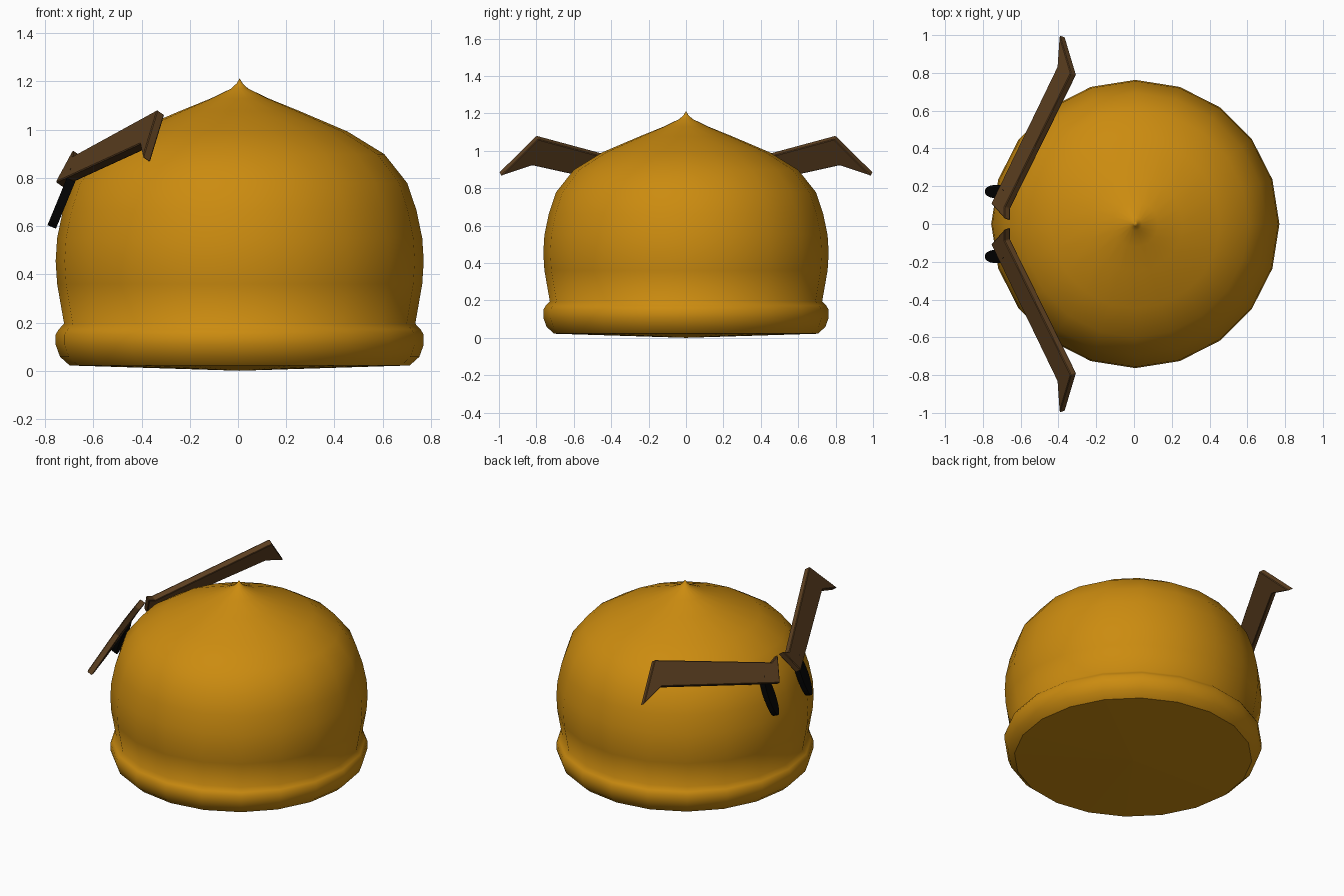
import bpy, bmesh, math
from mathutils import Vector, Matrix

if "Cube" in bpy.data.objects:
    bpy.data.objects.remove(bpy.data.objects["Cube"])


def material(name, rgb):
    m = bpy.data.materials.new(name)
    m.diffuse_color = (*rgb, 1)
    m.use_nodes = True
    m.node_tree.nodes["Principled BSDF"].inputs["Base Color"].default_value = m.diffuse_color
    return m


ORANGE = material("golden orange", (0.60, 0.26, 0.005))
BROWN = material("dark brown", (0.11, 0.051, 0.015))
BLACK = material("black", (0.001, 0.001, 0.001))


def make_object(name, bm, mat):
    bmesh.ops.recalc_face_normals(bm, faces=bm.faces[:])
    me = bpy.data.meshes.new(name)
    bm.to_mesh(me)
    bm.free()
    me.materials.append(mat)
    ob = bpy.data.objects.new(name, me)
    bpy.context.collection.objects.link(ob)
    return ob


def prism(name, outline, offset, mat):
    """Solid plate: an outline swept along an offset."""
    bm = bmesh.new()
    a = [bm.verts.new(p) for p in outline]
    b = [bm.verts.new(Vector(p) + offset) for p in outline]
    bm.faces.new(a)
    bm.faces.new(b[::-1])
    n = len(a)
    for i in range(n):
        j = (i + 1) % n
        bm.faces.new((a[i], b[i], b[j], a[j]))
    return make_object(name, bm, mat)


# Body: lathed dome with a pointed top and a rolled rim, 20 sides
CENTRE_X, SIDES = 0.007, 20
profile = [(0.012, 1.192), (0.035, 1.17), (0.12, 1.129), (0.25, 1.076),
           (0.447, 0.992), (0.60, 0.898), (0.695, 0.778), (0.733, 0.665),
           (0.757, 0.55), (0.763, 0.455), (0.757, 0.36), (0.728, 0.195),
           (0.75, 0.172), (0.763, 0.15), (0.763, 0.108), (0.745, 0.058),
           (0.705, 0.022)]
bm = bmesh.new()
rings = [[bm.verts.new((CENTRE_X + r * math.cos(2 * math.pi * i / SIDES),
                        r * math.sin(2 * math.pi * i / SIDES), z))
          for i in range(SIDES)] for r, z in profile]
apex = bm.verts.new((CENTRE_X, 0, 1.212))
base = bm.verts.new((CENTRE_X, 0, 0))
for i in range(SIDES):
    j = (i + 1) % SIDES
    bm.faces.new((apex, rings[0][i], rings[0][j])).smooth = True
    for up, low in zip(rings, rings[1:]):
        bm.faces.new((up[i], low[i], low[j], up[j])).smooth = True
    bm.faces.new((base, rings[-1][j], rings[-1][i]))  # flat underside
make_object("body", bm, ORANGE)

# Brow: bent plate with a drooping outer tip and a small inner hook
brow = [(-0.757, -0.108, 0.782), (-0.407, -0.832, 0.942), (-0.395, -1.0, 0.885),
        (-0.335, -0.80, 1.082), (-0.685, -0.09, 0.89), (-0.685, -0.028, 0.915)]
brow_depth = Vector((0.03, 0.01, -0.021))

# Eye: tall narrow ellipse leaning back against the body
eye_centre = Vector((-0.724, -0.172, 0.717))
eye_up, eye_out = Vector((0.38, 0, 0.925)), Vector((-0.925, 0, 0.38))
eye = []
for k in range(24):
    t = 2 * math.pi * k / 24
    eye.append(eye_centre + eye_up * 0.13 * math.sin(t)
               + Vector((0, 0.034 * math.cos(t), 0)))

# Both sides, mirrored across y
for side, s in (("right", 1), ("left", -1)):
    flip = Matrix.Diagonal((1, s, 1))
    ob = prism(side + "_brow", [flip @ Vector(p) for p in brow],
               flip @ brow_depth, BROWN)
    bev = ob.modifiers.new("soft_edges", "BEVEL")
    bev.width, bev.segments = 0.004, 1
    prism(side + "_eye", [flip @ (p + eye_out * 0.018) for p in eye],
          eye_out * -0.038, BLACK)
